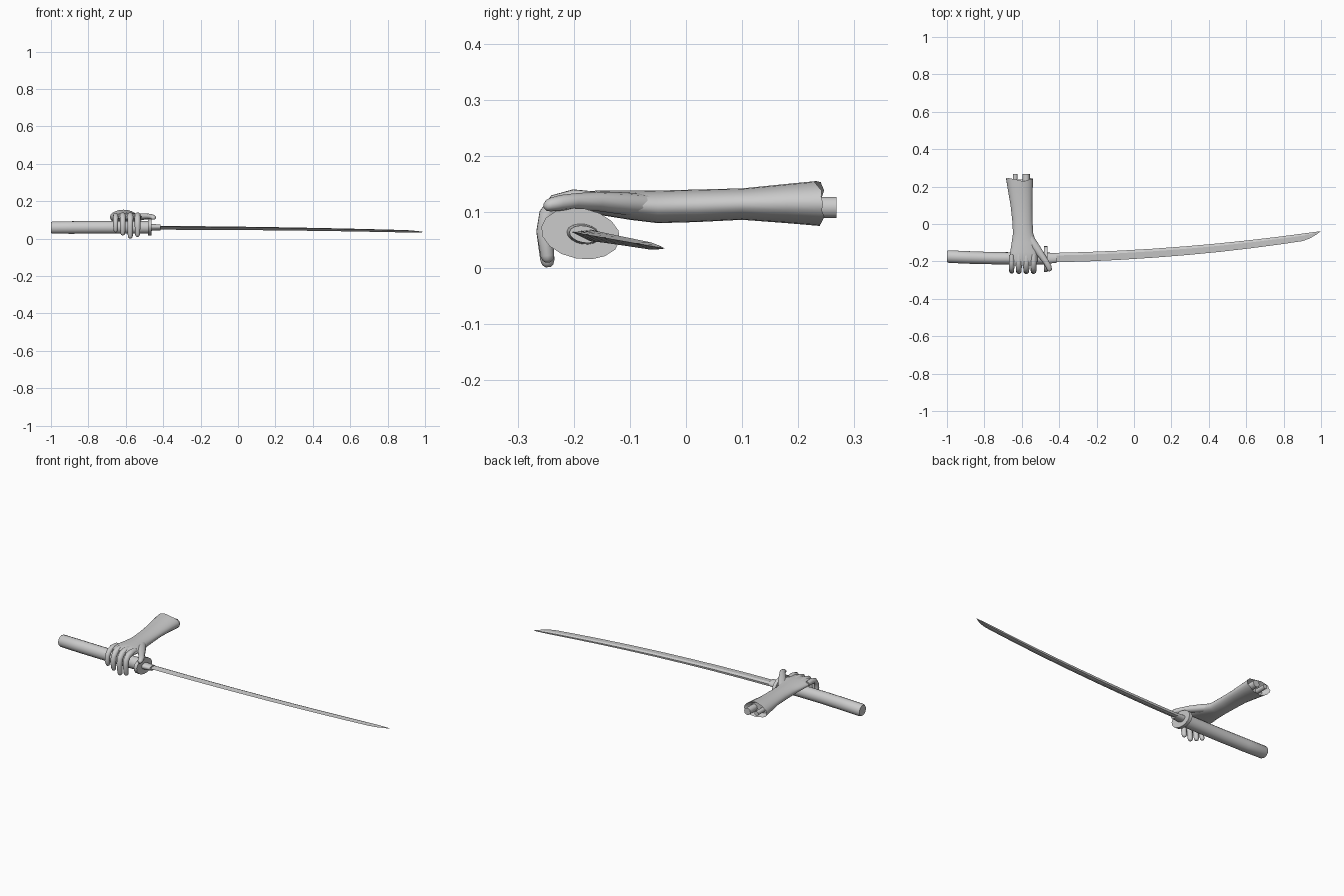
import bpy, bmesh, math, random
from mathutils import Vector, Matrix

if "Cube" in bpy.data.objects:
    bpy.data.objects.remove(bpy.data.objects["Cube"])

random.seed(4)
X, Y, Z = Vector((1, 0, 0)), Vector((0, 1, 0)), Vector((0, 0, 1))
# The sword is rolled slightly about its grip axis
PIVOT = Vector((0, -0.18, 0.06))
ROLL = Matrix.Translation(PIVOT) @ Matrix.Rotation(math.radians(-10), 4, 'X') @ Matrix.Translation(-PIVOT)


def finish(name, bm, angle=40, matrix=None):
    if matrix:
        bmesh.ops.transform(bm, matrix=matrix, verts=bm.verts)
    bmesh.ops.recalc_face_normals(bm, faces=bm.faces)
    me = bpy.data.meshes.new(name)
    bm.to_mesh(me)
    bm.free()
    ob = bpy.data.objects.new(name, me)
    bpy.context.collection.objects.link(ob)
    bpy.ops.object.select_all(action='DESELECT')
    ob.select_set(True)
    bpy.context.view_layer.objects.active = ob
    bpy.ops.object.shade_smooth_by_angle(angle=math.radians(angle))
    return ob


def skin(bm, rings):
    """Bridge rings of points with quads and cap both ends."""
    vs = [[bm.verts.new(p) for p in r] for r in rings]
    n = len(vs[0])
    for a, b in zip(vs, vs[1:]):
        for i in range(n):
            j = (i + 1) % n
            bm.faces.new((a[i], a[j], b[j], b[i]))
    bm.faces.new(vs[0])
    bm.faces.new(vs[-1])


def sweep(secs, u, n=12, along=None, tip=False):
    """Elliptical rings from (x, y, z, radius along u, radius across)."""
    c = [Vector(s[:3]) for s in secs]
    rings = []
    for i, s in enumerate(secs):
        t = along or (c[min(i + 1, len(c) - 1)] - c[max(i - 1, 0)]).normalized()
        v = t.cross(u).normalized()
        scales = [(0, 1)]
        if tip and i == len(c) - 1:
            scales += [(0.6, 0.8), (0.95, 0.35)]
        for off, k in scales:
            rings.append([c[i] + t * off * s[3] + u * s[3] * k * math.cos(a) + v * s[4] * k * math.sin(a)
                          for a in (2 * math.pi * q / n for q in range(n))])
    return rings


def sword_part(name, secs, n=16):
    bm = bmesh.new()
    skin(bm, sweep([(x, y, 0.06, rz, ry) for x, y, rz, ry in secs], Z, n, along=X))
    return finish(name, bm, matrix=ROLL)


# Grip, guard and blade collar
sword_part("grip", [(-1.0, -0.174, 0.029, 0.030), (-0.992, -0.174, 0.033, 0.034), (-0.88, -0.179, 0.034, 0.034),
                    (-0.75, -0.183, 0.034, 0.033), (-0.62, -0.184, 0.034, 0.033), (-0.475, -0.183, 0.034, 0.033)])
sword_part("guard", [(-0.482, -0.188, 0.045, 0.071), (-0.463, -0.188, 0.045, 0.071)])
sword_part("blade_collar", [(-0.465, -0.183, 0.018, 0.030), (-0.415, -0.181, 0.015, 0.027)])

# Curved single-edged blade: flat spine, ridge on each side, convex cutting edge
bm = bmesh.new()
rings = []
for x, width in [(-0.42, 0.050), (-0.25, 0.050), (-0.08, 0.049), (0.1, 0.048), (0.28, 0.047), (0.45, 0.046),
                 (0.62, 0.044), (0.77, 0.042), (0.9, 0.040), (0.94, 0.031), (0.975, 0.015), (0.998, 0.001)]:
    s = x + 0.42
    spine = -0.155 + 0.02 * s + 0.045 * s * s
    thick = (0.0105 - 0.003 * s) * min(1, width / 0.04)
    ridge = spine - width * 0.3
    rings.append([(x, spine, 0.06 + thick * 0.6), (x, ridge, 0.06 + thick), (x, spine - width, 0.06),
                  (x, ridge, 0.06 - thick), (x, spine, 0.06 - thick * 0.6)])
skin(bm, rings)
finish("blade", bm, 15, ROLL)

# Severed forearm and palm, with a hollow torn end
arm = [(-0.612, 0.205, 0.115, 0.054, 0.028), (-0.612, 0.236, 0.115, 0.073, 0.040),
       (-0.608, 0.18, 0.115, 0.066, 0.035), (-0.602, 0.1, 0.114, 0.058, 0.028),
       (-0.597, 0.02, 0.111, 0.054, 0.029), (-0.593, -0.05, 0.109, 0.054, 0.029),
       (-0.588, -0.10, 0.112, 0.066, 0.026), (-0.588, -0.15, 0.116, 0.074, 0.022),
       (-0.592, -0.20, 0.119, 0.076, 0.018), (-0.594, -0.222, 0.117, 0.070, 0.011)]
rings = sweep(arm, X, 20, along=-Y)
for i, p in enumerate(rings[1]):
    p.y += 0.014 * math.cos(math.pi * i / 10) ** 2 + random.uniform(-0.009, 0.004)
bm = bmesh.new()
skin(bm, rings)
finish("forearm_and_palm", bm, 50)

# Two bone stubs
for name, x, z, r in [("thin_bone", -0.635, 0.112, 0.013), ("thick_bone", -0.577, 0.108, 0.020)]:
    bm = bmesh.new()
    skin(bm, sweep([(x, 0.19, z, r, r), (x, 0.268, z, r, r)], X, 10))
    finish(name, bm)

# Four fingers curled over the grip
for name, x, end, r in [("little_finger", -0.654, 0.045, 0.014), ("ring_finger", -0.616, 0.030, 0.016),
                        ("middle_finger", -0.576, 0.014, 0.0165), ("index_finger", -0.537, 0.022, 0.016)]:
    path = [(-0.165, 0.121, 1.0), (-0.20, 0.123, 1.1), (-0.232, 0.116, 1.0), (-0.247, 0.096, 0.95),
            (-0.252, 0.065, 0.95), (-0.247, end, 0.8)]
    bm = bmesh.new()
    skin(bm, sweep([(x, y, z, r * k, r * k) for y, z, k in path], X, 10, tip=True))
    finish(name, bm, 60)

# Thumb laid along the top, reaching past the guard
bm = bmesh.new()
skin(bm, sweep([(-0.57, -0.06, 0.111, 0.020, 0.024), (-0.535, -0.11, 0.115, 0.020, 0.024),
                (-0.50, -0.16, 0.119, 0.017, 0.020), (-0.472, -0.20, 0.119, 0.014, 0.016),
                (-0.457, -0.225, 0.116, 0.014, 0.016), (-0.452, -0.242, 0.113, 0.012, 0.014)], Z, 10, tip=True))
finish("thumb", bm, 60)
